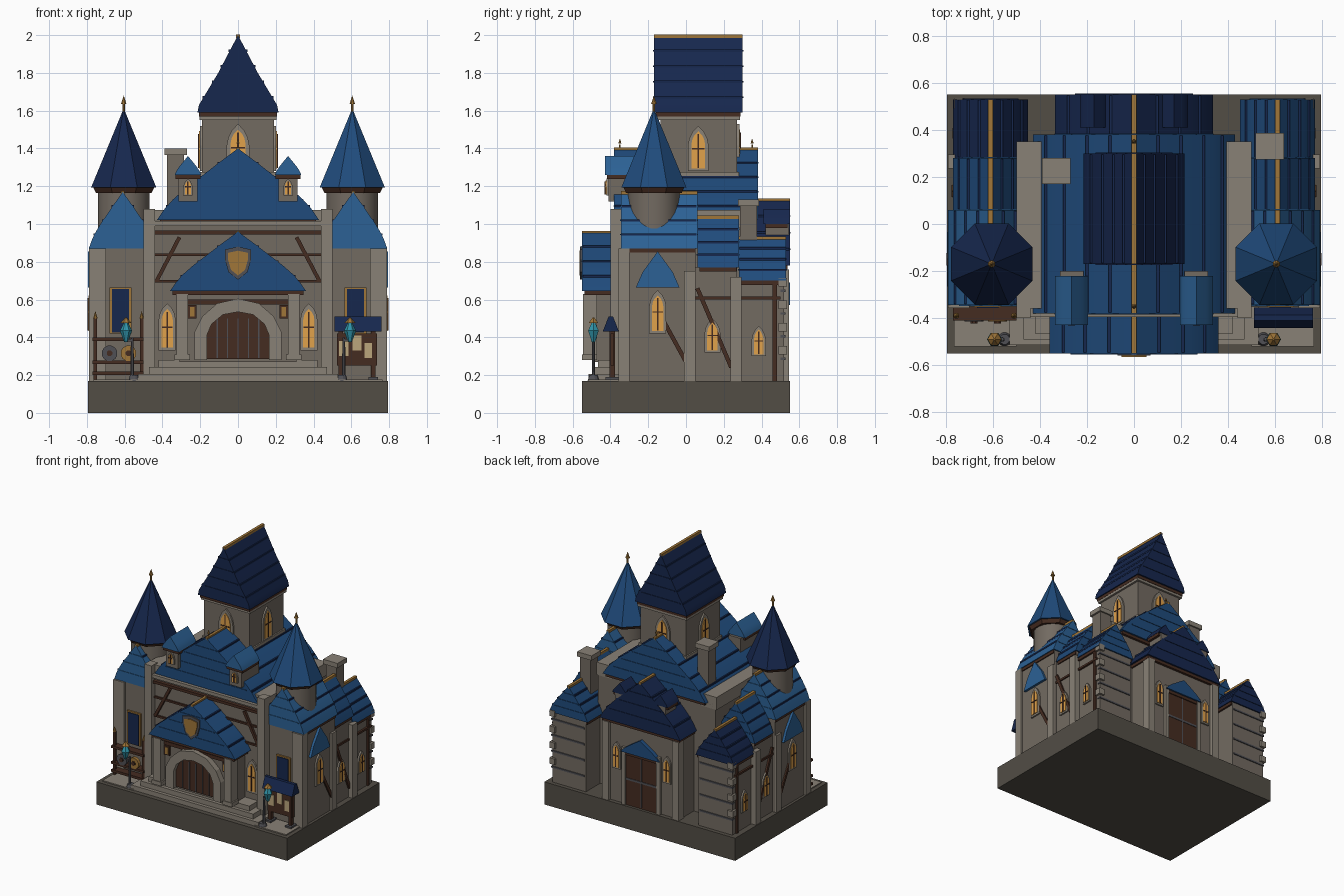
import bpy, bmesh
from math import pi, cos, sin, radians
from mathutils import Matrix, Vector

if "Cube" in bpy.data.objects:
    bpy.data.objects.remove(bpy.data.objects["Cube"])

COL = dict(base=(.085, .075, .06), wall=(.17, .145, .12), trim=(.25, .22, .18), brown=(.06, .025, .015),
           gold=(.35, .18, .04), glow=(.75, .36, .07), light=(.025, .12, .3), mid=(.014, .07, .2),
           dark=(.008, .02, .075), teal=(.03, .3, .4), iron=(.08, .08, .09), paper=(.5, .38, .2))
MATS = {}
for k, c in COL.items():
    MATS[k] = bpy.data.materials.new(k)
    MATS[k].diffuse_color = (*c, 1)


def finish(name, bm, mat, smooth=False):
    bmesh.ops.recalc_face_normals(bm, faces=bm.faces)
    me = bpy.data.meshes.new(name)
    bm.to_mesh(me)
    bm.free()
    if smooth:
        for p in me.polygons:
            p.use_smooth = True
        me.set_sharp_from_angle(angle=radians(35))
    me.materials.append(MATS[mat])
    ob = bpy.data.objects.new(name, me)
    bpy.context.collection.objects.link(ob)
    return ob


def box(name, x, y, z, mat):
    bm = bmesh.new()
    size = [abs(a[1] - a[0]) for a in (x, y, z)]
    mid = [(a[0] + a[1]) / 2 for a in (x, y, z)]
    bmesh.ops.create_cube(bm, size=1, matrix=Matrix.Translation(mid) @ Matrix.Diagonal((*size, 1)))
    return finish(name, bm, mat)


def prism(name, pts, loc, depth, mat, rot=0, smooth=False):
    """Outline in local x/z, extruded from loc along local +y, then turned about z."""
    bm = bmesh.new()
    f = bm.faces.new([bm.verts.new((u, 0, v)) for u, v in pts])
    new = bmesh.ops.extrude_face_region(bm, geom=[f])['geom']
    bmesh.ops.translate(bm, vec=(0, depth, 0), verts=[g for g in new if isinstance(g, bmesh.types.BMVert)])
    bm.transform(Matrix.Translation(loc) @ Matrix.Rotation(rot, 4, 'Z'))
    return finish(name, bm, mat, smooth)


def cone(name, loc, r1, r2, h, mat, n=8, smooth=False, axis=None):
    bm = bmesh.new()
    m = Matrix.Translation(loc)
    if axis:
        m = m @ Matrix.Rotation(pi / 2, 4, axis)
    m = m @ Matrix.Translation((0, 0, h / 2)) @ Matrix.Rotation(pi / n, 4, 'Z')
    bmesh.ops.create_cone(bm, cap_ends=True, segments=n, radius1=r1, radius2=r2, depth=h, matrix=m)
    return finish(name, bm, mat, smooth)


def beam(name, p, q, w, mat='brown'):
    p, q = Vector(p), Vector(q)
    d = q - p
    bm = bmesh.new()
    m = Matrix.Translation((p + q) / 2) @ d.to_track_quat('Z', 'Y').to_matrix().to_4x4()
    bmesh.ops.create_cube(bm, size=1, matrix=m @ Matrix.Diagonal((w, w, d.length, 1)))
    return finish(name, bm, mat)


BULGE = [(1, 0), (.91, .15), (.8, .29), (.66, .43), (.5, .57), (.26, .78)]
STRAIGHT = [(1, 0), (.96, .1), (.5, .5)]


def roof(name, cx, y0, y1, z, hw, h, mat, prof=BULGE, rows=3, ridge=True):
    """Solid gable roof with its ridge along y, brown eave, shingle rows and gold ridge cap."""
    pts = [(hw * u, h * v) for u, v in prof] + [(0, h)] + [(-hw * u, h * v) for u, v in prof[::-1]]
    prism(name, pts, (cx, y0, z), y1 - y0, mat, smooth=True)
    e = .96 * hw
    box(name + "_eave", (cx - e, cx + e), (y0 + .012, y1 - .012), (z - .022, z + .004), 'brown')
    for i in range(rows):
        v = (i + 1) / (rows + 1)
        for (u0, v0), (u1, v1) in zip(prof, prof[1:] + [(0, 1)]):
            if v0 <= v < v1:
                u = u0 + (u1 - u0) * (v - v0) / (v1 - v0)
        for s in (-1, 1):
            x = cx + s * hw * u
            box(name + "_shingle_row", (x - .006, x + .006), (y0 + .004, y1 - .004),
                (z + h * v - .007, z + h * v + .005), 'dark')
        box(name + "_gable_row", (cx - hw * u * .9, cx + hw * u * .9), (y0 - .004, y1 + .004),
            (z + h * v - .004, z + h * v + .003), mat)
    if ridge:
        box(name + "_ridge", (cx - .01, cx + .01), (y0, y1), (z + h - .014, z + h + .004), 'gold')


def arch(w, h):
    """Pointed arch outline standing on z = 0."""
    s = h - w * .95
    side = [(w / 2, 0), (w / 2, s), (w * .43, s + w * .35), (w * .27, s + w * .67)]
    return side + [(0, h)] + [(-a, b) for a, b in side[::-1]]


def window(x, y, z, w, h, rot=0):
    d = Matrix.Rotation(rot, 3, 'Z') @ Vector((0, -1, 0))
    at = lambda o, dz=0: Vector((x, y, z + dz)) + d * o
    prism("window_frame", arch(w, h), at(.012), .03, 'trim', rot)
    prism("window_pane", arch(w * .66, h * .82), at(.017, h * .06), .02, 'glow', rot)
    prism("window_mullion", [(-.004, 0), (.004, 0), (.004, h * .75), (-.004, h * .75)], at(.021, h * .07), .02, 'brown', rot)
    prism("window_bar", [(-w * .3, 0), (w * .3, 0), (w * .3, .007), (-w * .3, .007)], at(.021, h * .48), .02, 'brown', rot)


def finial(x, y, z, k=1):
    cone("finial_rod", (x, y, z - .02), .007 * k, .007 * k, .05 * k, 'gold')
    cone("finial_tip", (x, y, z + .025 * k), .016 * k, 0, .045 * k, 'gold')


# base and main hall
box("base", (-.795, .795), (-.55, .55), (0, .17), 'base')
box("main_hall", (-.49, .49), (-.36, .35), (.17, 1.02), 'wall')
roof("main_roof", 0, -.38, .38, 1.02, .43, .38, 'mid', rows=4)
box("cornice", (-.45, .45), (-.395, -.34), (.99, 1.015), 'trim')
box("front_top_beam", (-.45, .45), (-.385, -.35), (.945, .965), 'brown')
for z in (.69, .83):
    box("front_rail", (-.44, .44), (-.372, -.35), (z, z + .014), 'brown')
for y in (-.35, .35):
    finial(0, y, 1.41, .6)

# central tower
box("tower", (-.19, .19), (-.135, .27), (1.1, 1.59), 'wall')
box("tower_sill", (-.2, .2), (-.145, .28), (1.25, 1.275), 'trim')
box("tower_cornice", (-.205, .205), (-.15, .285), (1.55, 1.58), 'trim')
roof("tower_roof", 0, -.17, .3, 1.59, .215, .41, 'dark', STRAIGHT, 4)
window(0, -.135, 1.28, .12, .25)
window(0, .27, 1.28, .12, .25, pi)
for s in (-1, 1):
    window(s * .19, .065, 1.28, .11, .24, s * pi / 2)

# entrance porch with steps, arch and shield
for i, hw in enumerate((.53, .47, .42)):
    box("step", (-hw, hw), (-.515 + .025 * i, -.35), (.17, .205 + .037 * i), 'trim')
box("porch", (-.31, .31), (-.49, -.35), (.27, .65), 'wall')
roof("porch_roof", 0, -.55, -.36, .645, .36, .315, 'mid', rows=3)
out = [(.23, 0), (.23, .15), (.19, .23), (.11, .3), (0, .325)]
inn = [(.165, 0), (.165, .13), (.14, .19), (.08, .24), (0, .255)]
flip = lambda pts: [(-a, b) for a, b in pts[-2::-1]]
prism("door_arch", out + flip(out) + (inn + flip(inn))[::-1], (0, -.535, .28), .06, 'trim')
prism("front_door", inn + flip(inn), (0, -.5, .285), .02, 'brown')
for x in (-.11, -.055, 0, .055, .11):
    box("door_plank_gap", (x - .003, x + .003), (-.505, -.49), (.29, .5), 'iron')
box("porch_lintel", (-.31, .31), (-.5, -.48), (.575, .6), 'brown')
shield = [(0, -.09), (.05, -.05), (.07, .02), (.07, .07), (0, .085), (-.07, .07), (-.07, .02), (-.05, -.05)]
prism("shield_rim", shield, (0, -.56, .795), .02, 'iron')
prism("shield_face", [(a * .75, b * .75) for a, b in shield], (0, -.565, .795), .02, 'gold')

# rear hall
box("rear_hall", (-.31, .31), (.3, .52), (.17, .78), 'wall')
roof("rear_roof", 0, .33, .55, .78, .335, .35, 'dark', rows=3)
box("rear_door", (-.13, .13), (.5, .53), (.17, .56), 'brown')
box("rear_door_split", (-.004, .004), (.52, .534), (.18, .55), 'iron')
box("rear_door_rail", (-.13, .13), (.52, .534), (.36, .375), 'iron')
roof("rear_door_roof", 0, .48, .55, .57, .16, .12, 'mid', rows=0, ridge=False)

for s in (-1, 1):
    span = lambda a, b: (s * a, s * b)
    # front wall details
    box("parapet", span(.375, .5), (-.36, .35), (.98, 1.075), 'trim')
    box("front_pilaster", span(.44, .5), (-.4, -.33), (.17, 1.08), 'trim')
    beam("front_brace", (s * .43, -.367, .7), (s * .31, -.367, .93), .02)
    window(s * .375, -.36, .33, .09, .25)
    box("porch_pillar", span(.265, .325), (-.545, -.47), (.28, .63), 'trim')
    box("pillar_foot", span(.255, .335), (-.55, -.47), (.28, .31), 'trim')
    box("wall_plaque", span(.22, .265), (-.5, -.48), (.5, .57), 'brown')
    box("plaque_face", span(.23, .255), (-.506, -.48), (.51, .56), 'gold')
    # dormers, front and rear
    box("dormer", span(.215, .315), (-.41, -.2), (1.12, 1.26), 'wall')
    roof("dormer_roof", s * .265, -.43, -.22, 1.26, .07, .1, 'light', rows=0, ridge=False)
    window(s * .265, -.41, 1.15, .05, .09)
    box("rear_dormer", span(.13, .21), (.42, .545), (.88, 1.0), 'wall')
    roof("rear_dormer_roof", s * .17, .41, .55, 1.0, .06, .08, 'dark', rows=0, ridge=False)
    box("rear_pilaster", span(.265, .32), (.48, .545), (.17, .76), 'trim')
    box("rear_door_post", span(.13, .16), (.48, .54), (.17, .6), 'trim')
    window(s * .21, .52, .42, .07, .2, pi)
    # side wing in three falling sections
    box("wing_front", span(.45, .775), (-.34, .05), (.17, .87), 'wall')
    box("wing_middle", span(.45, .755), (.05, .27), (.17, .77), 'wall')
    box("wing_rear", span(.47, .75), (.27, .52), (.17, .7), 'wall')
    roof("wing_front_roof", s * .61, -.345, .06, .87, .18, .3, 'light')
    roof("wing_middle_roof", s * .61, .06, .28, .77, .16, .27, 'mid')
    roof("wing_rear_roof", s * .61, .28, .53, .7, .16, .23, 'dark' if s < 0 else 'mid')
    for y, h in ((-.328, .87), (.02, .75), (.265, .72)):
        box("wing_buttress", span(.7, .79), (y - .03, y + .03), (.17, h), 'trim')
    for z in (.28, .4, .52, .64):
        box("rear_wall_course", span(.48, .755), (.5, .527), (z, z + .012), 'iron')
        box("corner_stone", span(.72, .765), (.49, .535), (z + .03, z + .075), 'trim')
    window(s * .775, -.15, .42, .09, .23, s * pi / 2)
    window(s * .755, .14, .32, .085, .18, s * pi / 2)
    window(s * .75, .385, .3, .075, .16, s * pi / 2)
    prism("side_gable", [(.115, 0), (.08, .08), (0, .19), (-.08, .08), (-.115, 0)], (s * .793, -.15, .665), .1,
          'light', s * pi / 2)
    beam("side_brace", (s * .775, -.17, .58), (s * .775, 0, .27), .022)
    beam("side_brace", (s * .757, .06, .66), (s * .757, .24, .24), .022)
    beam("side_post", (s * .75, .47, .17), (s * .75, .47, .68), .022)
    box("side_rail", span(.7, .765), (.05, .5), (.6, .615), 'brown')
    # corner turret
    cx, cy, tone = s * .605, -.17, ('dark' if s < 0 else 'mid')
    cone("turret", (cx, cy, .88), .138, .138, .31, 'wall', 24, True)
    cone("turret_band", (cx, cy, 1.165), .16, .175, .03, 'brown')
    cone("turret_roof", (cx, cy, 1.193), .187, .004, .41, tone)
    finial(cx, cy, 1.61)
    # tall blue banner window
    box("banner_frame", span(.565, .68), (-.352, -.33), (.42, .665), 'gold')
    box("banner", span(.577, .668), (-.358, -.33), (.425, .655), 'dark')
    # paving and lantern post
    box("paving", span(.5, .765), (-.52, -.35), (.17, .178), 'trim')
    cone("lamp_foot", (s * .55, -.49, .17), .032, .022, .03, 'iron', 12)
    cone("lamp_post", (s * .56, -.49, .17), .01, .008, .23, 'iron')
    cone("lantern_lower", (s * .593, -.49, .375), .01, .032, .06, 'teal', 6)
    cone("lantern_upper", (s * .593, -.49, .435), .032, .012, .04, 'teal', 6)
    cone("lantern_cap", (s * .593, -.49, .475), .03, .004, .03, 'gold', 6)
    beam("lamp_arm", (s * .556, -.49, .385), (s * .6, -.49, .385), .012, 'iron')

# left: tool rack with wheels
for x in (-.755, -.51):
    beam("rack_post", (x, -.39, .17), (x, -.39, .5), .018)
    cone("rack_tip", (x, -.39, .5), .013, 0, .04, 'gold')
for z in (.2, .26, .38):
    box("rack_shelf", (-.77, -.5), (-.41, -.35), (z, z + .018), 'brown')
for x, m in ((-.68, 'iron'), (-.58, 'gold')):
    cone("wheel", (x, -.39, .315), .042, .042, .025, m, 12, axis='X')
    cone("wheel_hub", (x, -.41, .315), .016, .016, .012, 'brown', 8, axis='X')

# right: roofed notice board
box("notice_board", (.525, .735), (-.4, -.38), (.25, .42), 'brown')
for x in (.545, .715):
    box("board_post", (x - .012, x + .012), (-.405, -.375), (.17, .44), 'brown')
    box("board_foot", (x - .025, x + .025), (-.425, -.355), (.17, .19), 'iron')
prism("board_roof", [(-.043, 0), (.043, 0), (.012, .08), (-.012, .08)], (.76, -.398, .43), .25, 'dark', pi / 2)
for x, z, w in ((.56, .3, .05), (.63, .33, .045), (.69, .29, .04)):
    box("notice", (x - w / 2, x + w / 2), (-.406, -.39), (z, z + .08), 'paper')

# chimneys
for x, y, z0, z1 in ((-.33, .225, 1.02, 1.4), (.577, .33, .75, 1.13)):
    box("chimney", (x - .045, x + .045), (y - .045, y + .045), (z0, z1 - .03), 'wall')
    box("chimney_cap", (x - .06, x + .06), (y - .056, y + .056), (z1 - .035, z1), 'trim')

for m in bpy.data.materials:
    if m.users and not m.is_grease_pencil:
        m.use_nodes = True
        m.node_tree.nodes["Principled BSDF"].inputs["Base Color"].default_value = m.diffuse_color
